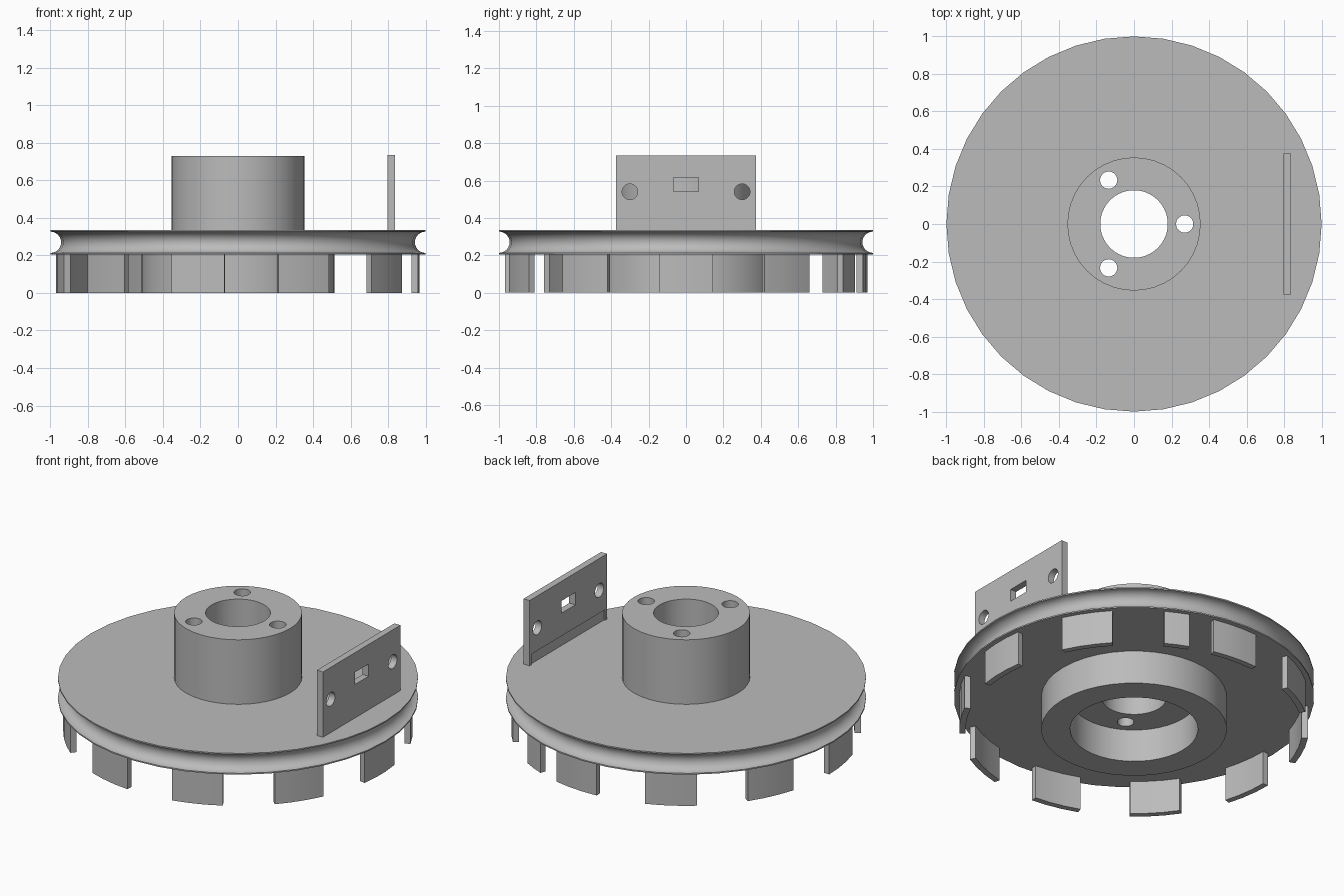
import bpy, bmesh, math
from mathutils import Matrix

cube = bpy.data.objects.get("Cube")
if cube:
    bpy.data.objects.remove(cube, do_unlink=True)

grey = bpy.data.materials.new("plain grey")
grey.use_nodes = True
grey.diffuse_color = (0.5, 0.5, 0.5, 1)
grey.node_tree.nodes["Principled BSDF"].inputs["Base Color"].default_value = (0.5, 0.5, 0.5, 1)


def finish(bm, name):
    bmesh.ops.recalc_face_normals(bm, faces=bm.faces)
    mesh = bpy.data.meshes.new(name)
    bm.to_mesh(mesh)
    bm.free()
    mesh.materials.append(grey)
    obj = bpy.data.objects.new(name, mesh)
    bpy.context.collection.objects.link(obj)
    return obj


def sweep(name, profile, start, end, steps):
    """Turn a closed (radius, z) outline about the z axis, in degrees."""
    bm = bmesh.new()
    full = end - start >= 360
    rings = []
    for i in range(steps if full else steps + 1):
        a = math.radians(start + (end - start) * i / steps)
        rings.append([bm.verts.new((r * math.cos(a), r * math.sin(a), z)) for r, z in profile])
    n = len(profile)
    for i in range(steps):
        a, b = rings[i], rings[(i + 1) % len(rings)]
        for j in range(n):
            k = (j + 1) % n
            bm.faces.new((a[j], a[k], b[k], b[j]))
    if not full:
        bm.faces.new(rings[0])
        bm.faces.new(rings[-1])
    return finish(bm, name)


def box(name, low, high):
    bm = bmesh.new()
    size = [h - l for l, h in zip(low, high)]
    mid = [(h + l) / 2 for l, h in zip(low, high)]
    bmesh.ops.create_cube(bm, size=1, matrix=Matrix.Translation(mid) @ Matrix.Diagonal((*size, 1)))
    return finish(bm, name)


def rod(name, centre, radius, length, turn=Matrix()):
    bm = bmesh.new()
    bmesh.ops.create_cone(bm, cap_ends=True, segments=24, radius1=radius, radius2=radius,
                          depth=length, matrix=Matrix.Translation(centre) @ turn)
    return finish(bm, name)


def select(obj):
    bpy.ops.object.select_all(action="DESELECT")
    obj.select_set(True)
    bpy.context.view_layer.objects.active = obj


def cut(obj, cutters):
    select(obj)
    for c in cutters:
        mod = obj.modifiers.new("cut", "BOOLEAN")
        mod.operation = "DIFFERENCE"
        mod.solver = "EXACT"
        mod.object = c
        bpy.ops.object.modifier_apply(modifier=mod.name)
        bpy.data.objects.remove(c, do_unlink=True)


def smooth(obj):
    select(obj)
    bpy.ops.object.shade_smooth_by_angle(angle=math.radians(30))


# Pulley body: upper hub, grooved disc, lower boss with counterbore
BORE, HUB, BOSS = 0.18, 0.355, 0.515
LOW, HIGH = 0.205, 0.335
groove = [(1 - 0.057 * math.sin(math.pi * i / 12), 0.27 + 0.057 * math.cos(math.pi * i / 12))
          for i in range(13)]
outline = [(BORE, 0.73), (HUB, 0.73), (HUB, HIGH), (1, HIGH), *groove, (1, LOW),
           (BOSS, LOW), (BOSS, 0), (HUB, 0), (HUB, 0.2), (BORE, 0.2)]
body = sweep("pulley_body", outline, 0, 360, 40)

# Three screw holes through the hub
cut(body, [rod("screw_cutter", (0.27 * math.cos(a), 0.27 * math.sin(a), 0.5), 0.046, 1)
           for a in (math.tau * i / 3 for i in range(3))])
smooth(body)

# Encoder teeth: ten equal ones and a half-width marker
step = 360 / 10.5
tooth = [(0.935, 0), (0.97, 0), (0.97, LOW), (0.935, LOW)]
for i in range(10):
    mid = step * (1 - i)
    smooth(sweep(f"tooth_{i + 1}", tooth, mid - step / 4, mid + step / 4, 3))
smooth(sweep("marker_tooth", tooth, step * 1.75, step * 2, 2))

# Upright plate with two round holes, a slot and a shallow recess at its foot
plate = box("upright_plate", (0.797, -0.375, HIGH), (0.838, 0.375, 0.735))
turn = Matrix.Rotation(math.pi / 2, 4, "Y")
cutters = [rod("hole_cutter", (0.82, y, 0.54), 0.042, 0.3, turn) for y in (-0.3, 0.3)]
cutters.append(box("slot_cutter", (0.7, -0.067, 0.54), (0.9, 0.067, 0.615)))
cutters.append(box("recess_cutter", (0.7, -0.355, 0.3), (0.805, 0.355, 0.4)))
cut(plate, cutters)
smooth(plate)
